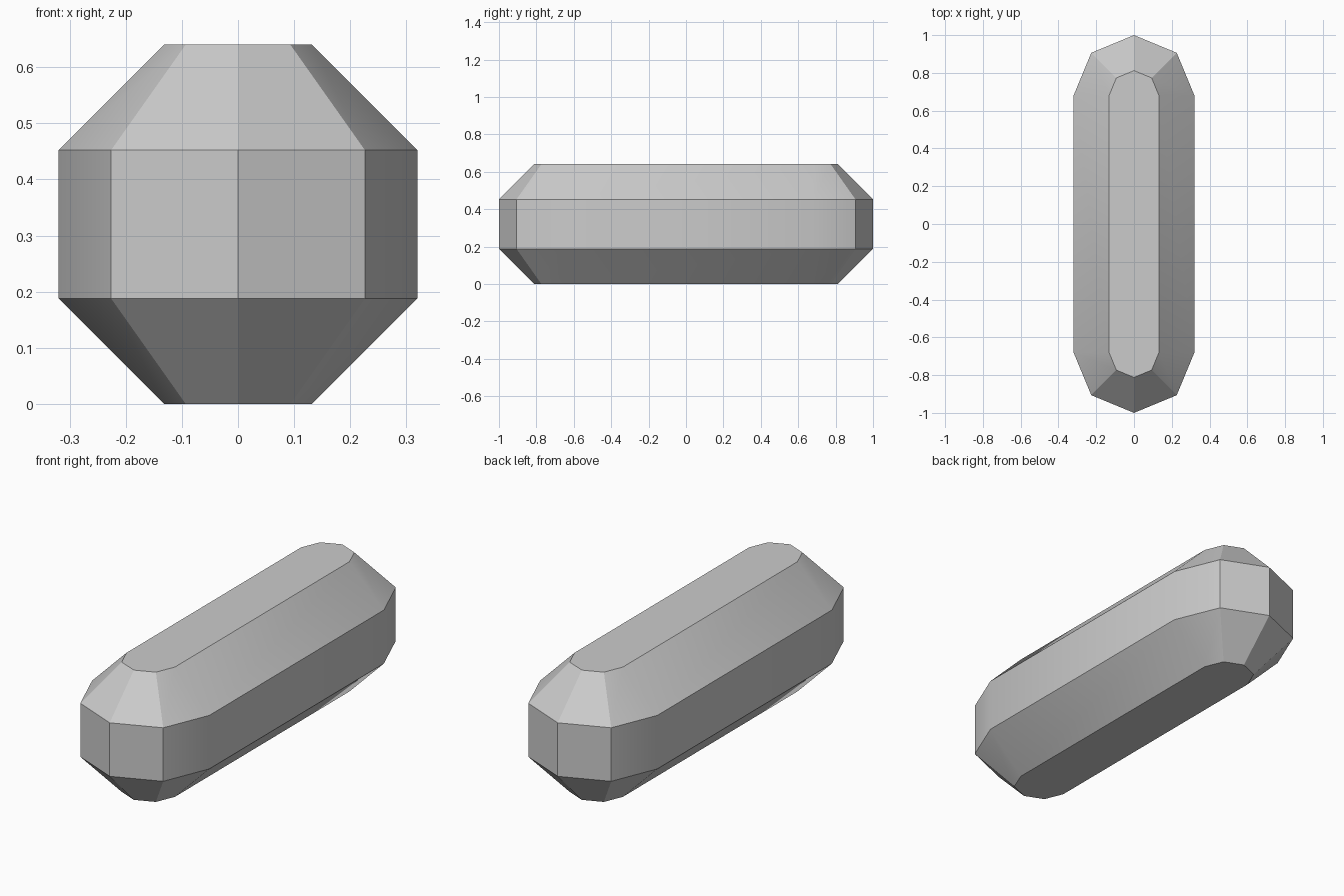
import bpy, bmesh, math

cube = bpy.data.objects.get("Cube")
if cube:
    bpy.data.objects.remove(cube, do_unlink=True)

RADIUS, CENTRE, BEVEL, HEIGHT = 0.32, 0.68, 0.188, 0.64


def stadium(radius):
    """Outline with two faceted round ends."""
    pts = []
    for side in (1, -1):
        for i in range(5):
            a = math.pi * i / 4
            pts.append((side * radius * math.cos(a),
                        side * (CENTRE + radius * math.sin(a))))
    return pts


grey = bpy.data.materials.new("light_grey")
grey.use_nodes = True
colour = (0.6, 0.6, 0.6, 1)
grey.diffuse_color = colour
grey.node_tree.nodes["Principled BSDF"].inputs["Base Color"].default_value = colour

# Stack of outlines: chamfered bottom, upright band, chamfered top
bm = bmesh.new()
levels = [(RADIUS - BEVEL, 0), (RADIUS, BEVEL),
          (RADIUS, HEIGHT - BEVEL), (RADIUS - BEVEL, HEIGHT)]
rings = [[bm.verts.new((x, y, z)) for x, y in stadium(r)] for r, z in levels]
for low, high in zip(rings, rings[1:]):
    n = len(low)
    for i in range(n):
        j = (i + 1) % n
        bm.faces.new((low[i], low[j], high[j], high[i]))
bm.faces.new(rings[0][::-1])
bm.faces.new(rings[-1])
bmesh.ops.recalc_face_normals(bm, faces=bm.faces)

mesh = bpy.data.meshes.new("capsule_bar")
bm.to_mesh(mesh)
bm.free()
mesh.materials.append(grey)
bar = bpy.data.objects.new("capsule_bar", mesh)
bpy.context.collection.objects.link(bar)

# Blend only the shallow joins between the long sides and the ends
bpy.ops.object.select_all(action="DESELECT")
bar.select_set(True)
bpy.context.view_layer.objects.active = bar
bpy.ops.object.shade_smooth_by_angle(angle=math.radians(30))
